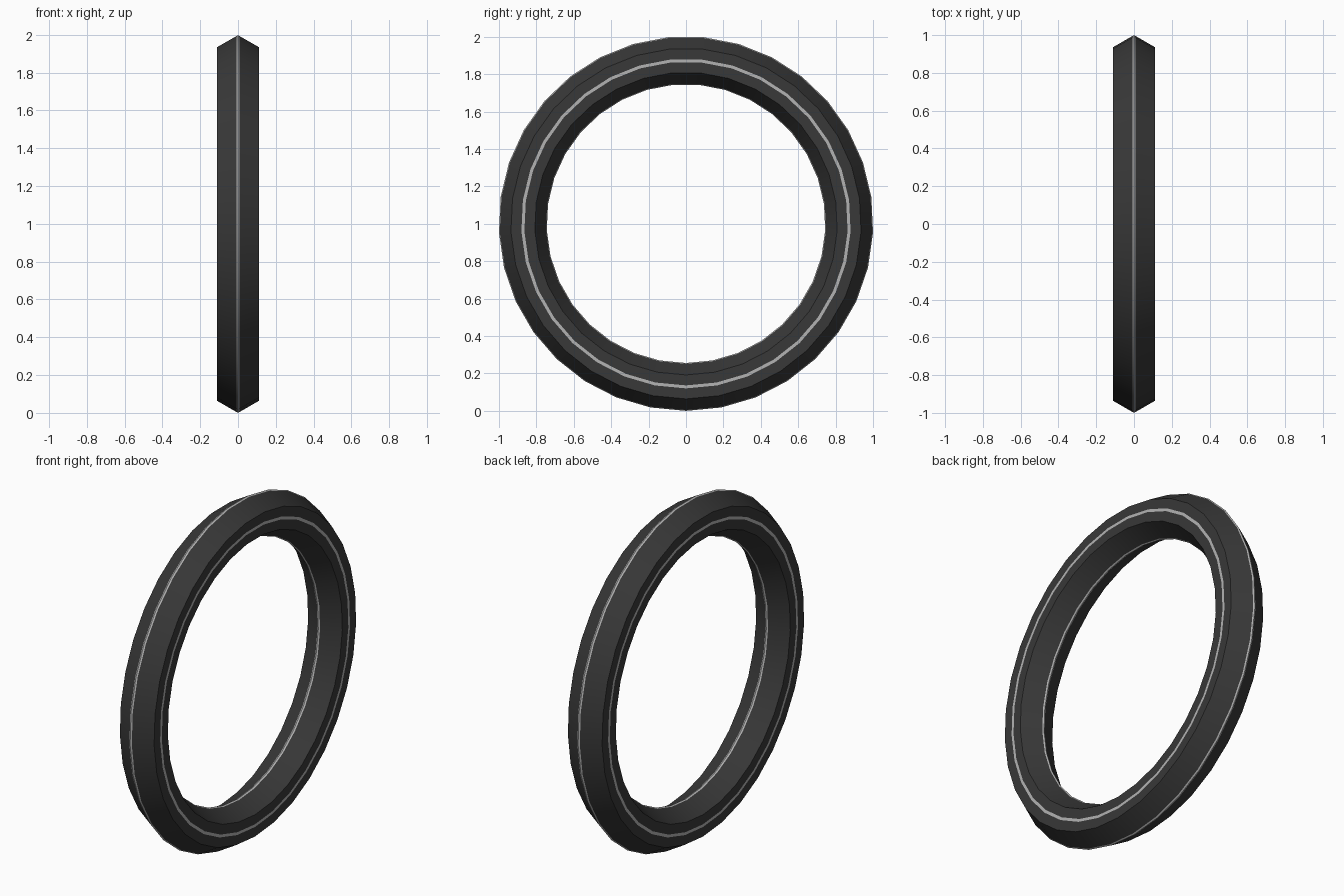
import bpy, bmesh, math

if "Cube" in bpy.data.objects:
    bpy.data.objects.remove(bpy.data.objects["Cube"])

SEG = 33                      # sides around the ring
OUTER = 1.0011                # outer ridge radius
MINOR = 0.128                 # hexagonal section radius
MAJOR = OUTER - MINOR
HALF_STRIPE = 0.008


def material(name, value):
    m = bpy.data.materials.new(name)
    m.diffuse_color = (value, value, value, 1)
    m.use_nodes = True
    m.node_tree.nodes["Principled BSDF"].inputs["Base Color"].default_value = m.diffuse_color
    return m


# Hexagonal section as (radius, x), with pale stripes on both ridges and flat sides
c, s = MINOR * 0.5, MINOR * math.sin(math.pi / 3)
k = HALF_STRIPE * math.tan(math.pi / 6)
h = HALF_STRIPE
half = [(MINOR, 0), (MINOR - k, h), (c, s), (h, s), (-h, s), (-c, s), (-MINOR + k, h), (-MINOR, 0)]
profile = half + [(r, -x) for r, x in reversed(half[1:-1])]
n = len(profile)
stripe_bands = {0, 3, 6, 7, 10, 13}

# Sweep the section round the x axis, starting from a corner at the bottom
bm = bmesh.new()
rings = []
for i in range(SEG):
    a = 2 * math.pi * i / SEG
    rings.append([bm.verts.new((x, (MAJOR + r) * math.sin(a), OUTER - (MAJOR + r) * math.cos(a)))
                  for r, x in profile])
for i in range(SEG):
    p, q = rings[i], rings[(i + 1) % SEG]
    for j in range(n):
        f = bm.faces.new((p[j], p[(j + 1) % n], q[(j + 1) % n], q[j]))
        f.material_index = 1 if j in stripe_bands else 0
bmesh.ops.recalc_face_normals(bm, faces=bm.faces)
mesh = bpy.data.meshes.new("ring")
bm.to_mesh(mesh)
bm.free()
mesh.materials.append(material("dark_rubber", 0.04))
mesh.materials.append(material("pale_stripe", 0.45))
ring = bpy.data.objects.new("ring", mesh)
bpy.context.collection.objects.link(ring)

# Smooth around the ring, sharp along the section corners
bpy.context.view_layer.objects.active = ring
ring.select_set(True)
bpy.ops.object.shade_smooth_by_angle(angle=math.radians(25))
